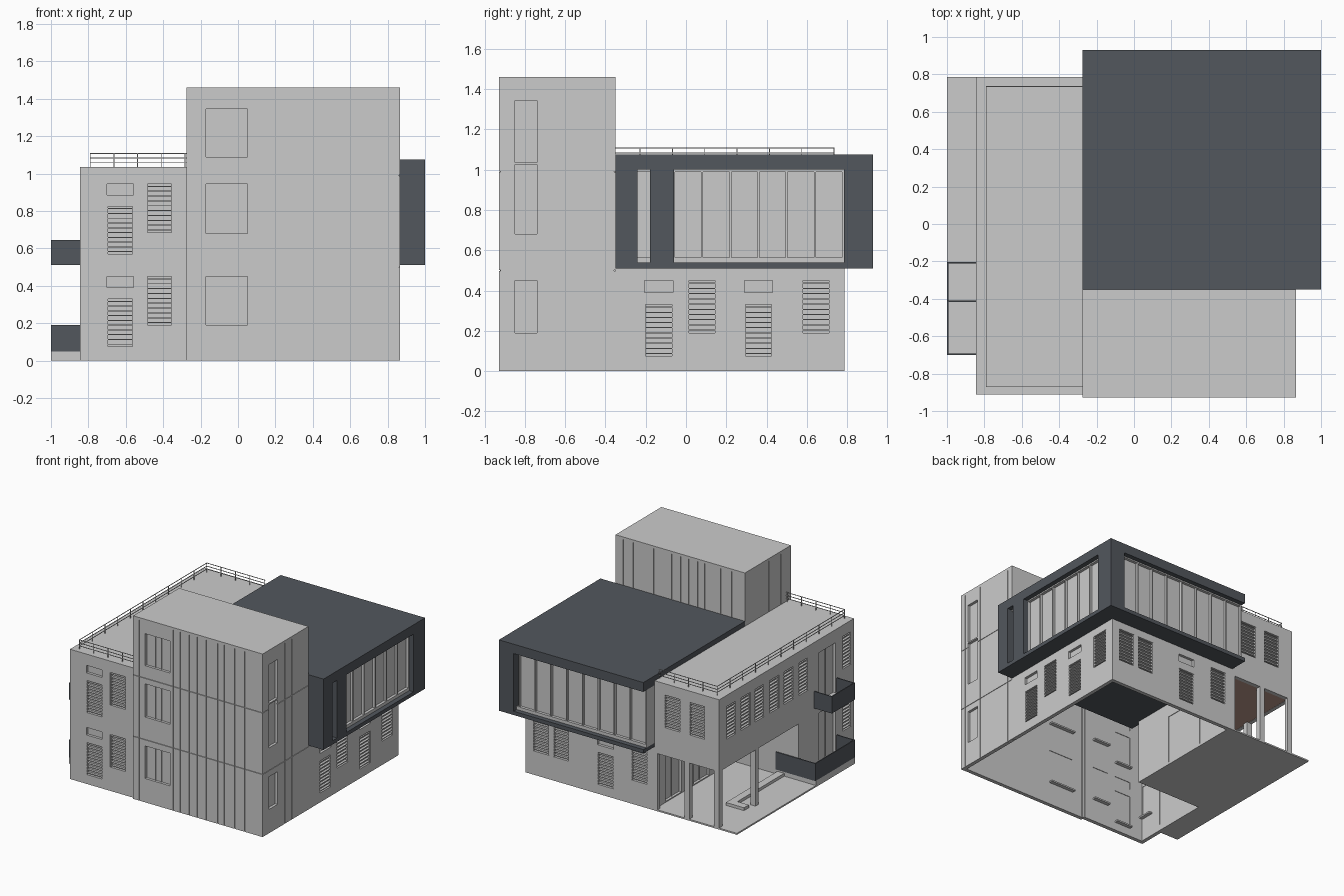
import bpy, bmesh

if "Cube" in bpy.data.objects:
    bpy.data.objects.remove(bpy.data.objects["Cube"])

def material(name, col):
    m = bpy.data.materials.new(name)
    m.diffuse_color = (*col, 1)
    m.use_nodes = True
    m.node_tree.nodes["Principled BSDF"].inputs["Base Color"].default_value = m.diffuse_color
    return m

DARK = material("charcoal", (0.085, 0.095, 0.11))
BROWN = material("wood_brown", (0.5, 0.32, 0.26))

def finish(name, bm, mat=None):
    me = bpy.data.meshes.new(name)
    bm.to_mesh(me)
    bm.free()
    ob = bpy.data.objects.new(name, me)
    bpy.context.collection.objects.link(ob)
    if mat:
        me.materials.append(mat)
    return ob

def boxes(name, items, mat=None):
    """One mesh made of boxes given as (x0, x1, y0, y1, z0, z1)."""
    bm = bmesh.new()
    for b in items:
        vs = bmesh.ops.create_cube(bm, size=1)["verts"]
        for v in vs:
            v.co = [(b[2*i] + b[2*i+1]) / 2 + v.co[i] * (b[2*i+1] - b[2*i]) for i in range(3)]
    return finish(name, bm, mat)

SIGN = {"front": -1, "left": -1, "back": 1, "right": 1}

def side_box(side, p, u0, u1, v0, v1, d0, d1):
    """Box on a facade: u along it, v up, d depth inward from plane p."""
    a, b = sorted((p - SIGN[side] * d0, p - SIGN[side] * d1))
    return (u0, u1, a, b, v0, v1) if side in ("front", "back") else (a, b, u0, u1, v0, v1)

def wall(name, side, p, u0, u1, v0, v1, holes=(), thick=0.03, mat=None):
    """Facade sheet with rectangular holes, thickened inward."""
    us = sorted({u0, u1, *[h[i] for h in holes for i in (0, 1) if u0 < h[i] < u1]})
    vs = sorted({v0, v1, *[h[i] for h in holes for i in (2, 3) if v0 < h[i] < v1]})
    along_x = side in ("front", "back")
    bm = bmesh.new()
    for a, b in zip(us, us[1:]):
        for c, d in zip(vs, vs[1:]):
            mu, mv = (a + b) / 2, (c + d) / 2
            if any(h[0] < mu < h[1] and h[2] < mv < h[3] for h in holes):
                continue
            f = bm.faces.new([bm.verts.new((u, p, v) if along_x else (p, u, v))
                              for u, v in ((a, c), (b, c), (b, d), (a, d))])
            f.normal_update()
            if f.normal[1 if along_x else 0] * SIGN[side] < 0:
                f.normal_flip()
    bmesh.ops.remove_doubles(bm, verts=bm.verts, dist=1e-5)
    ob = finish(name, bm, mat)
    s = ob.modifiers.new("thickness", "SOLIDIFY")
    s.thickness, s.offset = thick, -1
    return ob

glass, slats, frames, sills = [], [], [], []

def fill(side, p, holes, louvre=True, mullions=(), sill=True):
    """Recessed pane, louvre blades, mullions and inner sill for each hole."""
    for u0, u1, v0, v1 in holes:
        glass.append(side_box(side, p, u0, u1, v0, v1, 0.021, 0.026))
        if v1 - v0 > 0.1 and sill:
            sills.append(side_box(side, p, u0, u1, v0 - 0.012, v0, 0.031, 0.06))
        if v1 - v0 > 0.1 and louvre:
            n = 10
            for i in range(n):
                z = v0 + (i + 0.5) * (v1 - v0) / n
                slats.append(side_box(side, p, u0, u1, z - 0.0025, z + 0.0025, 0.002, 0.021))
            for u in (u0, u1 - 0.005):
                slats.append(side_box(side, p, u, u + 0.005, v0, v1, 0.002, 0.021))
        for t in mullions:
            u = u0 + t * (u1 - u0)
            frames.append(side_box(side, p, u - 0.003, u + 0.003, v0, v1, 0.014, 0.023))

def low(u, z=0):     # tall low window with a small vent above
    return [(u - 0.07, u + 0.07, z + 0.075, z + 0.33), (u - 0.07, u + 0.07, z + 0.39, z + 0.45)]

def high(u, z=0, w=0.07):
    return [(u - w, u + w, z + 0.19, z + 0.45)]

# Main wall planes
XL, XM, XR = -0.844, -0.275, 0.867
YF, YB, YT = -0.912, 0.787, -0.928
F2 = 0.495   # upper storey height

# Left block: front, side and back facades
h = low(-0.63) + high(-0.42) + low(-0.63, F2) + high(-0.42, F2)
wall("left_block_front", "front", YF, XL, XM, 0, 1.035, h)
fill("front", YF, h)

h = [w for y in (0.635, 0.455, 0.28, 0.095, -0.09, -0.275) for w in high(y, F2, 0.06)]
h += high(-0.82, 0, 0.055) + high(-0.82, F2, 0.055)
doors = [(-0.68, -0.47, 0.05, 0.45), (-0.68, -0.47, 0.53, 0.93)]
wall("left_block_side", "left", XL, YF, YB, 0, 1.035, h + doors + [(-0.21, 0.745, 0, 0.46)])
fill("left", XL, h)
fill("left", XL, doors, False, (0.5,), False)

h = high(-0.43, F2) + high(-0.65, F2)
wall("left_block_back", "back", YB, XL, XM, 0, 1.035, h + [(-0.80, -0.30, 0, 0.46)])
fill("back", YB, h)
boxes("left_block_roof", [(XL, XM, YF, YB, 1.005, 1.035)])

# Ground floor under the dark box
h = low(-0.135) + high(0.08) + low(0.36) + high(0.645)
wall("lower_right_wall", "right", XR, -0.35, YB, 0, 0.51, h)
fill("right", XR, h)
h = high(0.73) + high(0.55) + low(0.16) + high(-0.14)
wall("lower_back_wall", "back", YB, XM, XR, 0, 0.51, h)
fill("back", YB, h)

# Open porch in the back left corner
h = [(0.10, 0.30, 0.02, 0.40), (0.45, 0.65, 0.02, 0.40)]
wall("porch_inner_wall", "left", XM, -0.24, YB, 0, 0.51, h)
fill("left", XM, h, False, (0.5,), False)
boxes("porch_end_wall", [(XL, XM, -0.24, -0.21, 0, 0.5)])
boxes("porch_columns", [(XL, -0.80, 0.29, 0.33, 0, 0.47), (-0.58, -0.54, 0.745, YB, 0, 0.47)])
boxes("porch_ceiling", [(-0.82, XM, -0.21, 0.76, 0.462, 0.475)], BROWN)
boxes("upper_floor", [(-0.82, XM, -0.24, 0.76, 0.476, 0.505)])
boxes("porch_floor", [(-1.0, XM, -0.21, YB, 0, 0.012)])
boxes("porch_step", [(-0.72, -0.66, -0.21, 0.44, 0, 0.035), (-0.82, -0.66, 0.38, 0.44, 0, 0.035)])
boxes("lower_balcony_floor", [(-1.0, XL, -0.70, -0.21, 0, 0.05)])

# Balcony parapets
def parapet(name, y1, x_in, z0, z1):
    t = 0.008
    boxes(name, [(-1.0, -1 + t, -0.70, y1, z0, z1), (-1.0, XL, -0.70, -0.70 + t, z0, z1),
                 (-1.0, x_in, y1 - t, y1, z0, z1)], DARK)
parapet("lower_balcony_parapet", -0.202, -0.65, 0.05, 0.19)
parapet("upper_balcony_parapet", -0.41, XL, 0.51, 0.645)
boxes("upper_balcony_floor", [(-0.992, XL, -0.692, -0.418, 0.512, 0.53)])

# Tower: inner shell plus grooved cladding
def tower_face(name, side, p, u0, u1, v0, lines, windows=()):
    g, c = 0.0018, 0.007
    s = SIGN[side]
    grooves = [(u - g, u + g, v0, 1.44) for u in lines]
    grooves += [(u0, u1, z - g, z + g) for z in (0.5, 0.99) if z > v0]
    wall(name + "_cladding", side, p, u0, u1, v0, 1.46, list(windows) + grooves, c)
    wall(name + "_shell", side, p - s * c, u0 + c, u1 - c, v0, 1.45, windows, 0.023)

wf = [(-0.17, 0.05, a, b) for a, b in ((0.19, 0.45), (0.68, 0.945), (1.09, 1.345))]
wr = [(-0.85, -0.74, 0.19, 0.45), (-0.85, -0.74, 0.68, 1.025), (-0.85, -0.74, 1.035, 1.345)]
xl = (-0.22, 0.08, 0.14, 0.22, 0.29, 0.37, 0.47, 0.53, 0.62, 0.71, 0.80)
yl = (-0.88, -0.71, -0.65, -0.56, -0.47, -0.40)
tower_face("tower_front", "front", YT, XM, XR, 0, xl, wf)
tower_face("tower_right", "right", XR, YT, -0.35, 0, yl, wr)
tower_face("tower_back", "back", -0.35, XM, XR, 1.04, (-0.16, -0.06) + xl[1:])
tower_face("tower_left", "left", XM, YT, -0.35, 1.01, yl + (-0.80,))
fill("front", YT, wf, False, (0.36, 0.6))
fill("right", XR, wr, False)
boxes("tower_roof", [(XM + 0.007, XR - 0.007, YT + 0.007, -0.357, 1.44, 1.46)])
boxes("tower_corner_return", [(XM, XM + 0.02, YT + 0.005, -0.89, 0, 1.03)])

# Dark cantilevered box
boxes("box_floor_and_roof", [(XM, 1.0, -0.35, 0.93, 0.51, 0.54), (XM, 1.0, -0.35, 0.93, 1.0, 1.075)], DARK)
holes = [(-0.24, -0.18, 0.54, 1.0), (-0.06, 0.785, 0.54, 1.0)]
wall("box_right_frame", "right", 1.0, -0.35, 0.93, 0.51, 1.075, holes, 0.13, DARK)
boxes("box_front_side", [(XM, 0.87, -0.35, -0.33, 0.54, 1.0)], DARK)

# Glazing set slightly back inside the box
GX, GY = 0.94, 0.87
glass += [(GX - 0.01, GX, -0.33, 0.80, 0.54, 1.0), (XM, 0.87, GY - 0.01, GY, 0.54, 1.0),
          (XM, XM + 0.01, YB, GY, 0.54, 1.0)]
for i in range(7):
    y = -0.06 + i * 0.14
    frames.append((GX, GX + 0.02, y - 0.005, y + 0.005, 0.54, 1.0))
for i in range(9):
    x = XM + 0.006 + i * 0.14
    frames.append((x - 0.005, x + 0.005, GY, GY + 0.02, 0.54, 1.0))
for z, t in ((0.54, 0.025), (0.99, 0.01)):
    frames += [(GX, GX + 0.022, -0.24, 0.785, z, z + t), (XM, 0.87, GY, GY + 0.022, z, z + t)]
boxes("window_panes", glass)
boxes("louvre_blades", slats)
boxes("window_mullions", frames)
boxes("inner_sills", sills)

# Roof railing
r = 0.002
rail = []
for z in (1.06, 1.083, 1.108):
    rail += [(-0.79 - r, XM, y - r, y + r, z - r, z + r) for y in (-0.87, 0.735)]
    rail.append((-0.79 - r, -0.79 + r, -0.87, 0.735, z - r, z + r))
for i in range(11):
    y = -0.87 + i * 0.1605
    rail.append((-0.79 - r, -0.79 + r, y - r, y + r, 1.03, 1.11))
for i in range(1, 5):
    x = -0.79 + i * 0.1265
    rail += [(x - r, x + r, y - r, y + r, 1.03, 1.11) for y in (-0.87, 0.735)]
boxes("roof_railing", rail)
